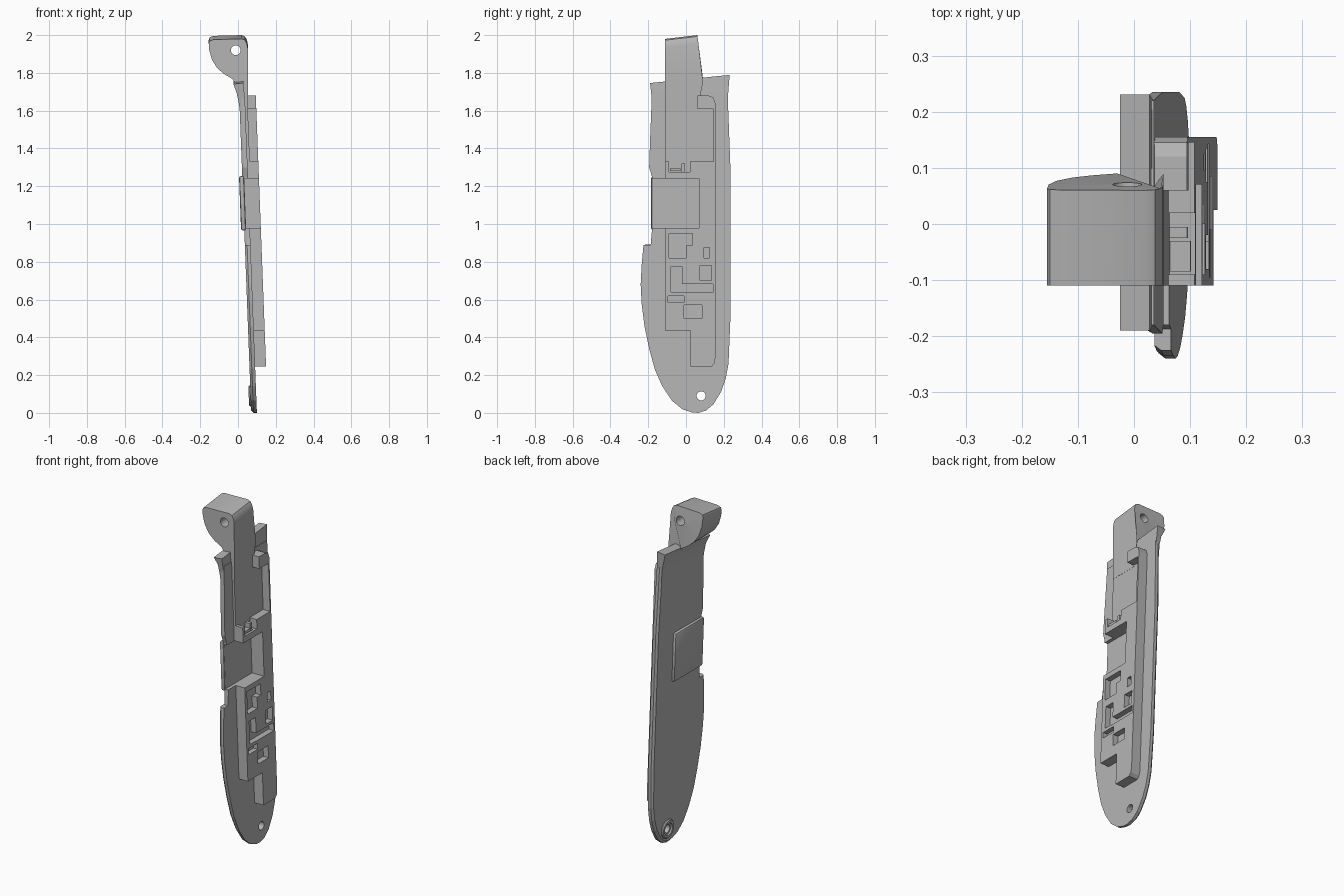
import bpy, bmesh, math
from mathutils import Vector

if "Cube" in bpy.data.objects:
    bpy.data.objects.remove(bpy.data.objects["Cube"])

grey = bpy.data.materials.new("plain grey")
grey.use_nodes = True
COLOR = (0.46, 0.46, 0.46, 1)
grey.diffuse_color = COLOR
grey.node_tree.nodes["Principled BSDF"].inputs["Base Color"].default_value = COLOR


def lean(u, y, z):
    """u is the height above the plate's inner face, which leans over."""
    return Vector((u + 0.1 - 0.038 * z, y, z))


def loft(name, rings):
    """Solid skinned over rings that share a point count."""
    bm = bmesh.new()
    loops = [[bm.verts.new(p) for p in ring] for ring in rings]
    n = len(loops[0])
    for a, b in zip(loops, loops[1:]):
        for i in range(n):
            j = (i + 1) % n
            bm.faces.new((a[i], a[j], b[j], b[i]))
    bm.faces.new(loops[0][::-1])
    bm.faces.new(loops[-1])
    bmesh.ops.recalc_face_normals(bm, faces=bm.faces)
    mesh = bpy.data.meshes.new(name)
    bm.to_mesh(mesh)
    bm.free()
    ob = bpy.data.objects.new(name, mesh)
    bpy.context.collection.objects.link(ob)
    mesh.materials.append(grey)
    return ob


def slab(name, outline, u0, u1):
    return loft(name, [[lean(u, y, z) for y, z in outline] for u in (u0, u1)])


def box(name, y0, y1, z0, z1, u0, u1):
    return slab(name, [(y0, z0), (y1, z0), (y1, z1), (y0, z1)], u0, u1)


def disc(y, z, r, n=24):
    return [(y + r * math.cos(math.tau * i / n), z + r * math.sin(math.tau * i / n))
            for i in range(n)]


def apply(ob, kind, **settings):
    mod = ob.modifiers.new(kind, kind)
    for key, value in settings.items():
        setattr(mod, key, value)
    bpy.ops.object.select_all(action='DESELECT')
    bpy.context.view_layer.objects.active = ob
    ob.select_set(True)
    bpy.ops.object.modifier_apply(modifier=mod.name)


def cut(ob, cutter):
    apply(ob, 'BOOLEAN', operation='DIFFERENCE', solver='EXACT', object=cutter)
    bpy.data.objects.remove(cutter)


def smooth(ob):
    bpy.ops.object.select_all(action='DESELECT')
    bpy.context.view_layer.objects.active = ob
    ob.select_set(True)
    bpy.ops.object.shade_smooth_by_angle(angle=math.radians(30))


# Handle plate: rounded lower end, swollen front edge, slim chamfer outside
outline = [(-.18, 1.7), (-.19, 1.45), (-.195, 1.3), (-.18, 1.25), (-.18, .97),
           (-.187, .89), (-.225, .89), (-.235, .78), (-.24, .68), (-.235, .58),
           (-.22, .46), (-.195, .34), (-.165, .23), (-.125, .14), (-.075, .065),
           (-.02, .02), (.03, .003), (.065, 0), (.105, .012), (.145, .045),
           (.185, .11), (.21, .18), (.225, .26), (.235, .5), (.235, 1.3), (.22, 1.7)]
inner = [lean(0, y, z) for y, z in outline]
middle = [lean(-.018, y, z) for y, z in outline]
outer = [lean(-.03, y * .96, .9 + (z - .9) * (.985 if z < .9 else 1)) for y, z in outline]
plate = loft("handle_plate", [inner, middle, outer])
cut(plate, box("cutter", -.3, .07, .98, 1.24, -.02, .2))
cut(plate, slab("cutter", disc(.08, .09, .024), -.2, .2))

# Flared upper lip of the plate
flare = [(.01, 1.6), (.003, 1.66), (-.008, 1.71), (-.025, 1.755), (.028, 1.76), (.037, 1.6)]
loft("flared_lip", [[(x, y + (.015 * math.copysign(1, y) if z > 1.74 else 0),
                      z + (.11 * (y + .05) if z > 1.65 else 0)) for x, z in flare]
                    for y in (-.175, .216)])

# Raised pad on the outer face
pad = box("outer_pad", -.184, .085, .965, 1.255, -.047, -.0201)
apply(pad, 'BEVEL', width=.012, segments=2)
smooth(pad)

# Screw boss with a countersunk hole
boss = loft("screw_boss", [[lean(u, y, z) for y, z in disc(.08, .09, r)]
                           for u, r in ((-.02, .055), (-.034, .055), (-.04, .05))])
cut(boss, loft("cutter", [[lean(u, y, z) for y, z in disc(.08, .09, r)]
                          for u, r in ((.1, .024), (-.025, .024), (-.027, .036), (-.1, .036))]))
smooth(boss)

# Inner block with a stepped lower end and rounded corners
block = slab("inner_block", [(-.11, .435), (.025, .435), (.025, .245), (.135, .245),
                             (.15, .262), (.155, .29), (.155, 1.64), (.145, 1.67),
                             (.12, 1.68), (-.11, 1.68)], -.008, .058)
# Each pocket: y range, z range, floor height
pockets = [(-.2, .07, .98, 1.24, -.02), (-.2, .06, 1.6, 1.75, .013),
           (-.2, .145, 1.33, 1.61, .013), (-.09, .02, 1.275, 1.34, .013),
           (-.09, 0, .82, .95, .025), (-.01, .035, .885, .95, .025),
           (.095, .125, .82, .875, .025), (.075, .135, .7, .78, .025),
           (-.08, -.02, .64, .775, .025), (-.03, .143, .637, .683, .025),
           (-.095, -.01, .585, .62, .03), (-.01, .085, .5, .57, .025)]
for y0, y1, z0, z1, floor in pockets:
    cut(block, box("cutter", y0, y1, z0, z1, floor, .2))
# Small stops standing in the pockets
box("latch_stop", -.085, -.03, 1.28, 1.295, .005, .05)
box("latch_post", -.025, -.005, 1.275, 1.32, .005, .045)

# Pivot head and its neck
profile = [(-.155, 1.975), (-.15, 1.988), (-.13, 1.996), (.02, 2), (.037, 1.993),
           (.047, 1.975), (.052, 1.95), (.053, 1.6), (.03, 1.6), (.01, 1.62), (.004, 1.69),
           (-.006, 1.735), (-.03, 1.768), (-.075, 1.795), (-.11, 1.825), (-.138, 1.87),
           (-.152, 1.92)]
front = [(x, -.11, z - (.02 if z > 1.93 else 0)) for x, z in profile]
back = [(x, .06 + (.13 * (2 - z) if z > 1.74 else 0), z) for x, z in profile]
# The neck's outer edge needs its own point where the back face steps in
for ring, y in ((front, -.11), (back, .09)):
    ring.insert(7, (.053, y, 1.75))
head = loft("pivot_head", [front, back])
cut(head, loft("cutter", [[(x, y, z) for x, z in disc(-.012, 1.92, .026)]
                          for y in (-.3, .3)]))
smooth(head)
